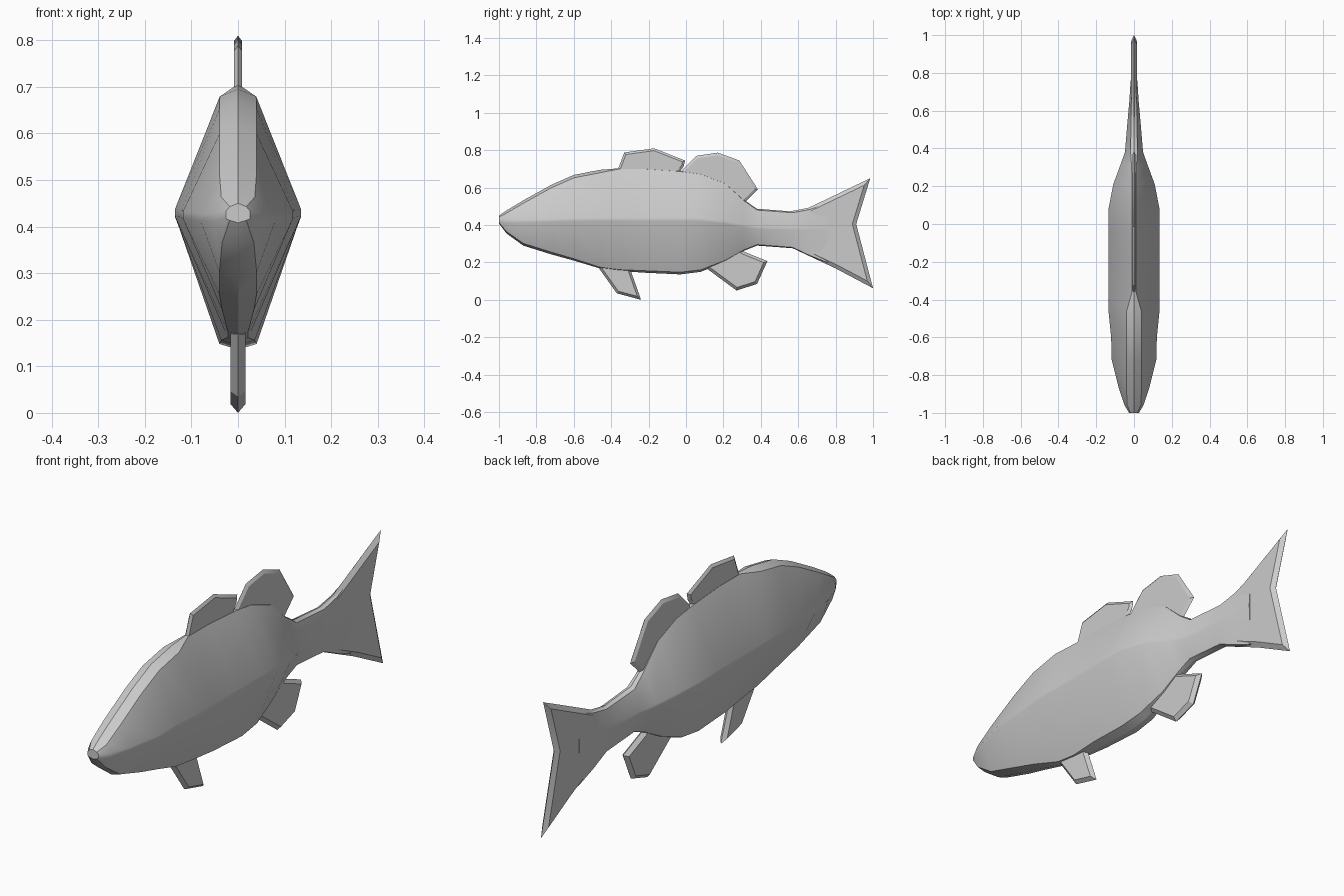
import bpy, bmesh, math


def finish(name, bm):
    """Mirror the half mesh over x = 0, weld it and smooth it."""
    bmesh.ops.mirror(bm, geom=bm.verts[:] + bm.edges[:] + bm.faces[:],
                     axis='X', merge_dist=0.0001)
    bmesh.ops.remove_doubles(bm, verts=bm.verts[:], dist=0.0002)
    bmesh.ops.recalc_face_normals(bm, faces=bm.faces[:])
    mesh = bpy.data.meshes.new(name)
    bm.to_mesh(mesh)
    bm.free()
    obj = bpy.data.objects.new(name, mesh)
    bpy.context.collection.objects.link(obj)
    bpy.context.view_layer.objects.active = obj
    obj.select_set(True)
    bpy.ops.object.shade_smooth_by_angle(angle=math.radians(30))
    obj.select_set(False)


def fin(name, outline, half, rim):
    """Flat fin from a (y, z) outline with a bevelled rim."""
    bm = bmesh.new()
    face = bm.faces.new([bm.verts.new((0, y, z)) for y, z in outline])
    face.normal_update()
    if face.normal.x < 0:
        face.normal_flip()
    bmesh.ops.inset_region(bm, faces=[face], thickness=rim, depth=half,
                           use_boundary=True, use_even_offset=True)
    finish(name, bm)


# Body: y, back z, belly z, widest z, half widths of flank, back and belly
stations = [
    (-1.00, 0.450, 0.408, 0.425, 0.026, 0.018, 0.018),
    (-0.96, 0.478, 0.355, 0.420, 0.050, 0.036, 0.034),
    (-0.87, 0.532, 0.290, 0.420, 0.080, 0.040, 0.040),
    (-0.72, 0.615, 0.243, 0.425, 0.118, 0.040, 0.040),
    (-0.60, 0.668, 0.210, 0.428, 0.121, 0.040, 0.034),
    (-0.46, 0.695, 0.168, 0.430, 0.135, 0.039, 0.022),
    (-0.36, 0.703, 0.155, 0.430, 0.135, 0.010, 0.022),
    (-0.22, 0.703, 0.145, 0.430, 0.135, 0.010, 0.036),
    (-0.03, 0.690, 0.136, 0.430, 0.135, 0.010, 0.040),
    (0.08, 0.675, 0.150, 0.428, 0.135, 0.010, 0.036),
    (0.21, 0.625, 0.205, 0.415, 0.110, 0.010, 0.022),
    (0.31, 0.535, 0.262, 0.395, 0.073, 0.013, 0.018),
    (0.38, 0.487, 0.290, 0.385, 0.048, 0.018, 0.018),
    (0.57, 0.472, 0.276, 0.380, 0.032, 0.016, 0.016),
    (0.66, 0.488, 0.234, 0.380, 0.024, 0.014, 0.014),
    (0.76, 0.525, 0.195, 0.380, 0.018, 0.010, 0.010),
]
bm = bmesh.new()
rings = []
for y, top, low, mid, flank, back, belly in stations:
    section = [(0, top), (back, top - back * 0.4), (flank, mid + 0.008),
               (flank, mid - 0.008), (belly, low + belly * 0.3), (0, low)]
    rings.append([bm.verts.new((x, y, z)) for x, z in section])
for a, b in zip(rings, rings[1:]):
    for i in range(5):
        bm.faces.new((a[i], a[i + 1], b[i + 1], b[i]))
bm.faces.new(rings[0])
bm.faces.new(rings[-1])
finish("body", bm)

# Fins
fin("front_dorsal_fin", [(-0.365, 0.695), (-0.33, 0.788), (-0.17, 0.81), (-0.005, 0.745),
                         (-0.012, 0.715), (-0.04, 0.675), (-0.18, 0.64), (-0.33, 0.65)],
    0.009, 0.012)
fin("rear_dorsal_fin", [(-0.035, 0.68), (0.055, 0.77), (0.17, 0.787), (0.285, 0.745),
                        (0.385, 0.59), (0.315, 0.522), (0.34, 0.47), (0.2, 0.5), (0.0, 0.62)],
    0.009, 0.014)
fin("anal_fin", [(0.11, 0.168), (0.27, 0.05), (0.38, 0.085), (0.435, 0.207),
                 (0.305, 0.26), (0.28, 0.33), (0.15, 0.28)], 0.016, 0.015)
fin("pelvic_fin", [(-0.465, 0.168), (-0.37, 0.035), (-0.24, 0.0), (-0.295, 0.155),
                   (-0.3, 0.22), (-0.43, 0.22)], 0.016, 0.013)
fin("tail_fin", [(0.55, 0.472), (0.655, 0.492), (0.985, 0.65), (0.91, 0.405),
                 (1.0, 0.062), (0.8, 0.168), (0.57, 0.276)], 0.015, 0.02)
